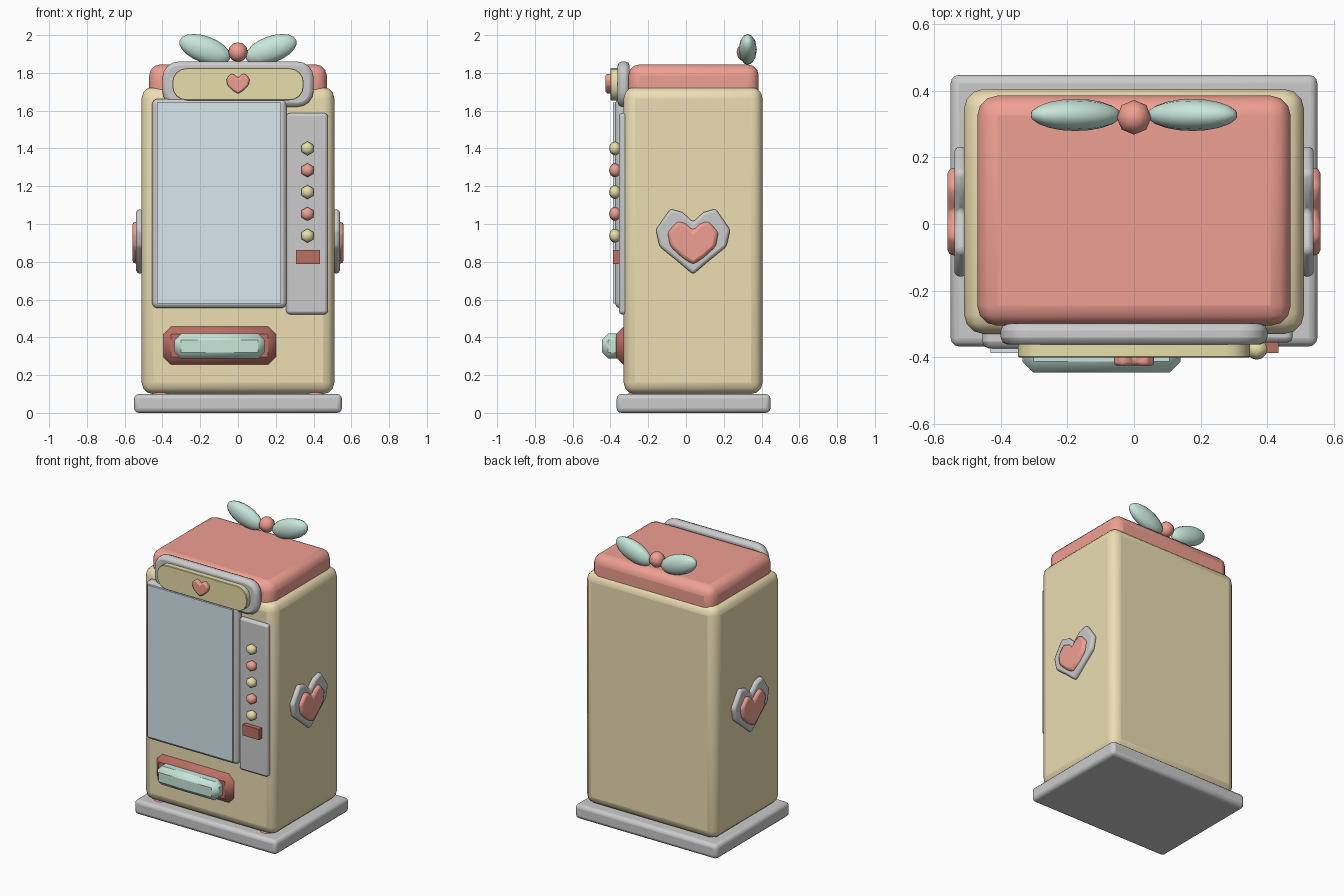
import bpy, bmesh, math
from mathutils import Vector

if "Cube" in bpy.data.objects:
    bpy.data.objects.remove(bpy.data.objects["Cube"])

COLORS = {
    "cream": (0.84, 0.73, 0.45, 1), "yellow": (0.80, 0.73, 0.40, 1),
    "coral": (0.87, 0.35, 0.29, 1), "dark_red": (0.50, 0.16, 0.13, 1),
    "mint": (0.58, 0.80, 0.71, 1), "glass": (0.68, 0.80, 0.86, 1),
    "white": (0.85, 0.84, 0.84, 1),
}
MATS = {}
for key, col in COLORS.items():
    MATS[key] = bpy.data.materials.new(key)
    MATS[key].diffuse_color = col


def finish(name, bm, color, bevel=0, segs=2, angle=40):
    bmesh.ops.recalc_face_normals(bm, faces=bm.faces)
    me = bpy.data.meshes.new(name)
    bm.to_mesh(me)
    bm.free()
    ob = bpy.data.objects.new(name, me)
    bpy.context.collection.objects.link(ob)
    me.materials.append(MATS[color])
    if bevel:
        mod = ob.modifiers.new("Bevel", "BEVEL")
        mod.width, mod.segments = bevel, segs
        mod.limit_method, mod.angle_limit = "ANGLE", math.radians(35)
    bpy.context.view_layer.objects.active = ob
    ob.select_set(True)
    bpy.ops.object.shade_smooth_by_angle(angle=math.radians(angle))
    ob.select_set(False)
    return ob


def box(name, color, x, y, z, bevel=0, segs=3, angle=40):
    bm = bmesh.new()
    bmesh.ops.create_cube(bm, size=1)
    for v in bm.verts:
        v.co = [(a + b) / 2 + c * (b - a) for (a, b), c in zip((x, y, z), v.co)]
    return finish(name, bm, color, bevel, segs, angle)


def prism(name, color, pts, push, bevel=0, segs=2):
    """Extrude a closed 3D outline along the push vector."""
    bm = bmesh.new()
    face = bm.faces.new([bm.verts.new(p) for p in pts])
    ext = bmesh.ops.extrude_face_region(bm, geom=[face])
    bmesh.ops.translate(bm, vec=Vector(push),
                        verts=[g for g in ext["geom"] if isinstance(g, bmesh.types.BMVert)])
    return finish(name, bm, color, bevel, segs)


def plate(name, color, x, y, z, radius, bevel, segs=2):
    """Upright front plate with rounded corners."""
    pts = []
    for i, (cx, cz) in enumerate([(x[1] - radius, z[1] - radius), (x[0] + radius, z[1] - radius),
                                  (x[0] + radius, z[0] + radius), (x[1] - radius, z[0] + radius)]):
        for k in range(5):
            a = math.radians(90 * i + 22.5 * k)
            pts.append((cx + radius * math.cos(a), y[0], cz + radius * math.sin(a)))
    return prism(name, color, pts, (0, y[1] - y[0], 0), bevel, segs)


def ball(name, color, loc, radii, u, v, rot=(0, 0, 0)):
    bm = bmesh.new()
    bmesh.ops.create_uvsphere(bm, u_segments=u, v_segments=v, radius=1)
    bmesh.ops.scale(bm, vec=radii, verts=bm.verts)
    ob = finish(name, bm, color, angle=75)
    ob.location, ob.rotation_euler = loc, rot
    return ob


def mirrored(half):
    return half + [(-u, w) for u, w in reversed(half[1:-1])]


# Base, cabinet and roof
box("base", "white", (-0.55, 0.55), (-0.367, 0.447), (0, 0.10), 0.025)
box("cabinet", "cream", (-0.51, 0.51), (-0.33, 0.405), (0.10, 1.725), 0.06)
box("roof", "coral", (-0.47, 0.47), (-0.305, 0.385), (1.62, 1.845), 0.06)
for side, s in (("left", -1), ("right", 1)):
    ball(side + "_foot", "coral", (s * 0.41, -0.26, 0.07), (0.06, 0.06, 0.05), 12, 8)

# Display window
plate("window_frame", "white", (-0.455, 0.257), (-0.373, -0.31), (0.555, 1.662), 0.03, 0.02)
box("window_glass", "glass", (-0.43, 0.228), (-0.387, -0.36), (0.58, 1.642))

# Control panel with buttons and coin slot
plate("control_panel", "white", (0.255, 0.476), (-0.355, -0.31), (0.522, 1.587), 0.02, 0.015)
for i in range(5):
    ball(f"button_{i + 1}", "coral" if i % 2 else "yellow", (0.368, -0.376, 1.40 - 0.1155 * i),
         (0.037, 0.037, 0.031), 6, 6, (math.pi / 2, 0, 0))
box("coin_slot", "dark_red", (0.307, 0.433), (-0.387, -0.34), (0.787, 0.862))

# Dispenser tray and flap
box("dispenser_tray", "dark_red", (-0.40, 0.205), (-0.37, -0.27), (0.25, 0.462), 0.045, 1, 30)
box("dispenser_flap", "mint", (-0.335, 0.14), (-0.445, -0.33), (0.288, 0.42), 0.033, 1, 50)

# Header sign
plate("sign_frame", "white", (-0.40, 0.40), (-0.362, -0.298), (1.62, 1.86), 0.085, 0.022)
plate("sign_face", "yellow", (-0.348, 0.348), (-0.40, -0.35), (1.655, 1.825), 0.075, 0.003, 1)

# Hearts on the sign and both sides
outer = mirrored([(0, 1.01), (0.055, 1.062), (0.12, 1.08), (0.197, 0.97),
                  (0.177, 0.88), (0.09, 0.81), (0, 0.733)])
inner = mirrored([(0, 0.965), (0.035, 1.0), (0.08, 1.017), (0.135, 0.955),
                  (0.12, 0.88), (0.06, 0.825), (0, 0.785)])
prism("sign_heart", "coral", [(u * 0.46, -0.425, 1.742 + (w - 0.9) * 0.47) for u, w in inner],
      (0, 0.04, 0), 0.01)
for side, s in (("left", -1), ("right", 1)):
    prism(side + "_heart_plate", "white", [(s * 0.50, 0.037 + u, w) for u, w in outer],
          (s * 0.039, 0, 0), 0.015)
    prism(side + "_heart", "coral", [(s * 0.52, 0.037 + u, w) for u, w in inner],
          (s * 0.039, 0, 0), 0.018)

# Bow on the roof
ball("bow_knot", "coral", (0, 0.32, 1.91), (0.052, 0.052, 0.052), 8, 6)
for side, s in (("left", -1), ("right", 1)):
    ball(side + "_bow_loop", "mint", (s * 0.175, 0.327, 1.924), (0.07, 0.048, 0.142), 12, 10,
         (0, s * math.radians(70), 0))

for m in bpy.data.materials:
    if m.users and not m.is_grease_pencil:
        m.use_nodes = True
        m.node_tree.nodes["Principled BSDF"].inputs["Base Color"].default_value = m.diffuse_color
